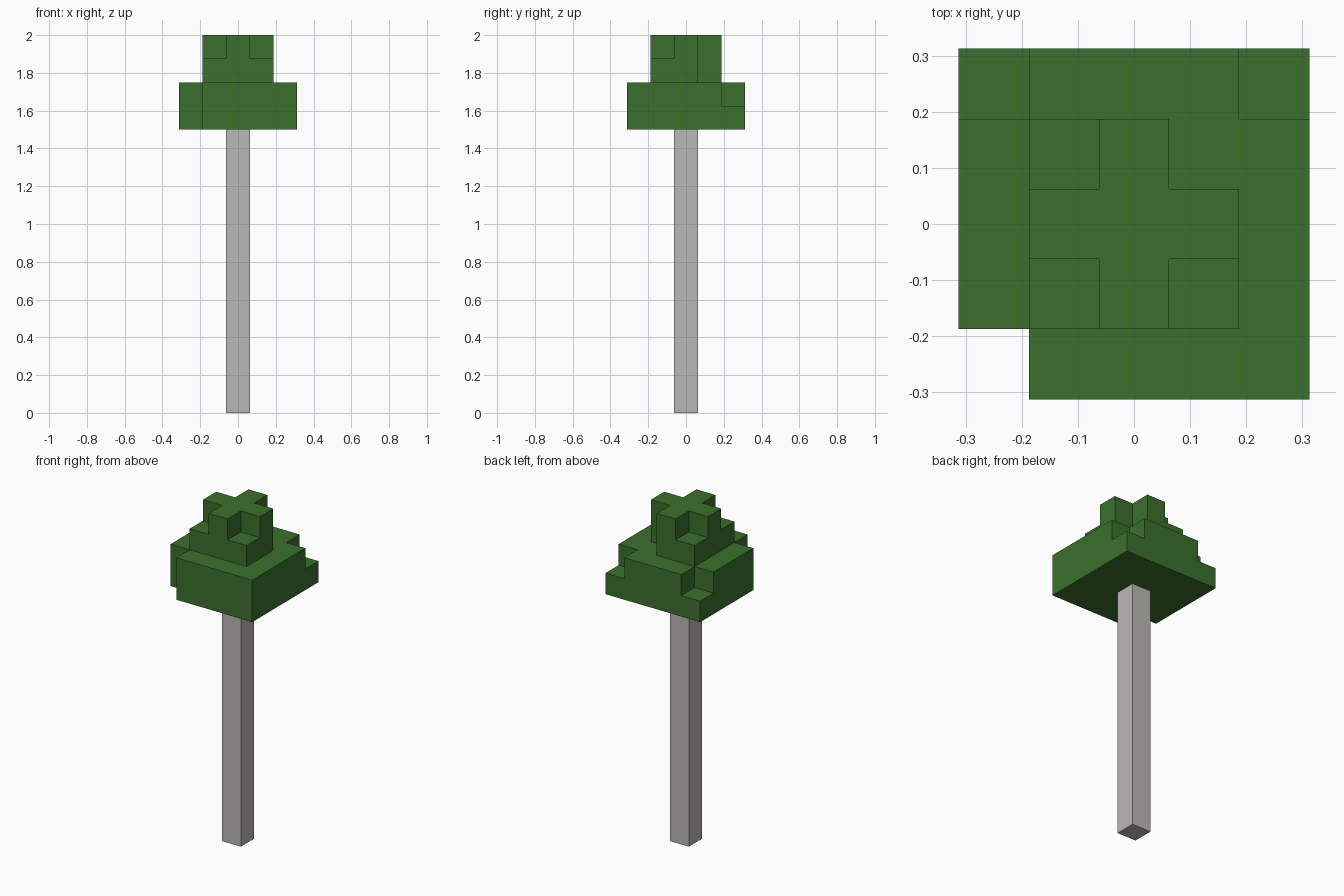
import bpy
import bmesh
from math import radians
from mathutils import Vector

if "Cube" in bpy.data.objects:
    bpy.data.objects.remove(bpy.data.objects["Cube"], do_unlink=True)

BLOCK = 0.125        # edge of one cubic block
TRUNK_BLOCKS = 12    # bare trunk height, in blocks

# Crown height in blocks: rows run back to front, columns from -x to +x
CROWN = ("12221",
         "23422",
         "24442",
         "23432",
         "02222")


def make_material(name, colour):
    mat = bpy.data.materials.new(name)
    mat.use_nodes = True
    mat.diffuse_color = (*colour, 1)
    bsdf = mat.node_tree.nodes["Principled BSDF"]
    bsdf.inputs["Base Color"].default_value = (*colour, 1)
    bsdf.inputs["Roughness"].default_value = 0.9
    return mat


def block_object(name, cells, mat):
    """Join unit blocks into one shell, keeping only the exposed faces."""
    bm = bmesh.new()
    for cell in cells:
        centre = Vector(cell)
        for axis in range(3):
            for sign in (-1, 1):
                normal = Vector((0, 0, 0))
                normal[axis] = sign
                if tuple(int(c) for c in centre + normal) in cells:
                    continue
                u = Vector((0, 0, 0))
                u[(axis + 1) % 3] = 0.5
                v = normal.cross(u)
                mid = centre + normal / 2
                corners = (mid - u - v, mid + u - v, mid + u + v, mid - u + v)
                bm.faces.new([bm.verts.new((p + Vector((0, 0, 0.5))) * BLOCK)
                              for p in corners])
    bmesh.ops.remove_doubles(bm, verts=bm.verts, dist=0.001)
    bmesh.ops.dissolve_limit(bm, angle_limit=radians(1),
                             verts=bm.verts, edges=bm.edges)
    mesh = bpy.data.meshes.new(name)
    bm.to_mesh(mesh)
    bm.free()
    mesh.materials.append(mat)
    obj = bpy.data.objects.new(name, mesh)
    bpy.context.collection.objects.link(obj)
    return obj


leaf_green = make_material("leaf green", (0.044, 0.162, 0.026))
bark_grey = make_material("pale bark", (0.50, 0.485, 0.455))

# Trunk: a single column of blocks
block_object("trunk", {(0, 0, z) for z in range(TRUNK_BLOCKS)}, bark_grey)

# Crown: stepped leaf blocks stacked from the height plan
leaves = {(col - 2, 2 - row, TRUNK_BLOCKS + level)
          for row, line in enumerate(CROWN)
          for col, height in enumerate(line)
          for level in range(int(height))}
block_object("leaf_crown", leaves, leaf_green)
